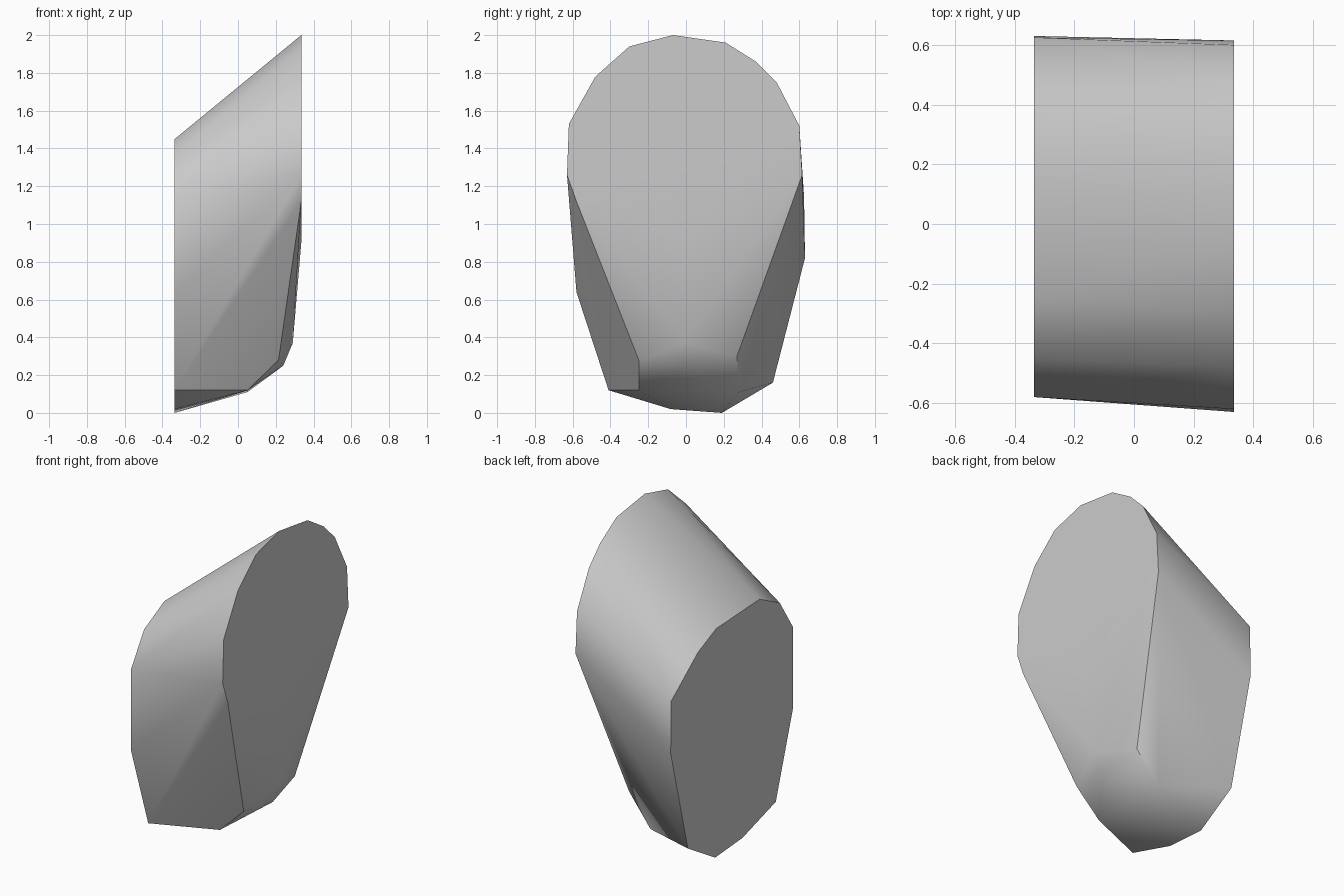
import bpy
import bmesh
import math

# Remove the default cube only
default_cube = bpy.data.objects.get("Cube")
if default_cube:
    bpy.data.objects.remove(default_cube, do_unlink=True)


def make_material(name, value):
    """Create a single flat grey material."""
    material = bpy.data.materials.new(name)
    material.use_nodes = True
    colour = (value, value, value, 1)
    material.diffuse_color = colour
    material.node_tree.nodes["Principled BSDF"].inputs["Base Color"].default_value = colour
    return material


def hull_object(name, points, material):
    """Wrap a closed convex solid around the given points."""
    mesh = bpy.data.meshes.new(name)
    bm = bmesh.new()
    for point in points:
        bm.verts.new(point)
    hull = bmesh.ops.convex_hull(bm, input=bm.verts[:])
    spare = {v for v in hull["geom_interior"] + hull["geom_unused"]
             if isinstance(v, bmesh.types.BMVert)}
    bmesh.ops.delete(bm, geom=list(spare), context="VERTS")
    # Merge the triangles of the flat end caps into single faces
    bmesh.ops.dissolve_limit(bm, angle_limit=math.radians(0.5),
                             verts=bm.verts[:], edges=bm.edges[:])
    bmesh.ops.recalc_face_normals(bm, faces=bm.faces[:])
    bm.to_mesh(mesh)
    bm.free()
    mesh.materials.append(material)
    obj = bpy.data.objects.new(name, mesh)
    bpy.context.collection.objects.link(obj)
    return obj


# Upright cap on the low side, as (y, z) outline
low_x = -0.335
low_cap = [(-0.58, 0.64), (-0.41, 0.12), (-0.08, 0.02), (0.19, 0),
           (0.46, 0.16), (0.63, 0.82), (0.625, 1.145), (0.36, 1.35),
           (0.18, 1.43), (-0.25, 1.45), (-0.45, 1.35), (-0.58, 1.15)]

# Upright cap on the tall side, as (y, z) outline
high_x = 0.335
high_cap = [(-0.58, 1.12), (-0.63, 1.26), (-0.62, 1.53), (-0.48, 1.78),
            (-0.3, 1.94), (-0.07, 2), (0.21, 1.96), (0.37, 1.86),
            (0.48, 1.75), (0.6, 1.52), (0.615, 1.26), (0.0, 0.9)]

# Tapered foot under the tall side
foot = [(0.215, -0.25, 0.28), (0.205, 0.27, 0.3), (0.29, 0.0, 0.37),
        (0.24, 0.0, 0.25), (0.05, -0.25, 0.12), (0.05, 0.28, 0.11)]

points = [(low_x, y, z) for y, z in low_cap]
points += [(high_x, y, z) for y, z in high_cap]
points += foot

block = hull_object("slanted_block", points, make_material("plain grey", 0.6))

# Smooth the curved sides and keep the cap edges crisp
bpy.ops.object.select_all(action="DESELECT")
block.select_set(True)
bpy.context.view_layer.objects.active = block
bpy.ops.object.shade_smooth_by_angle(angle=math.radians(40))
